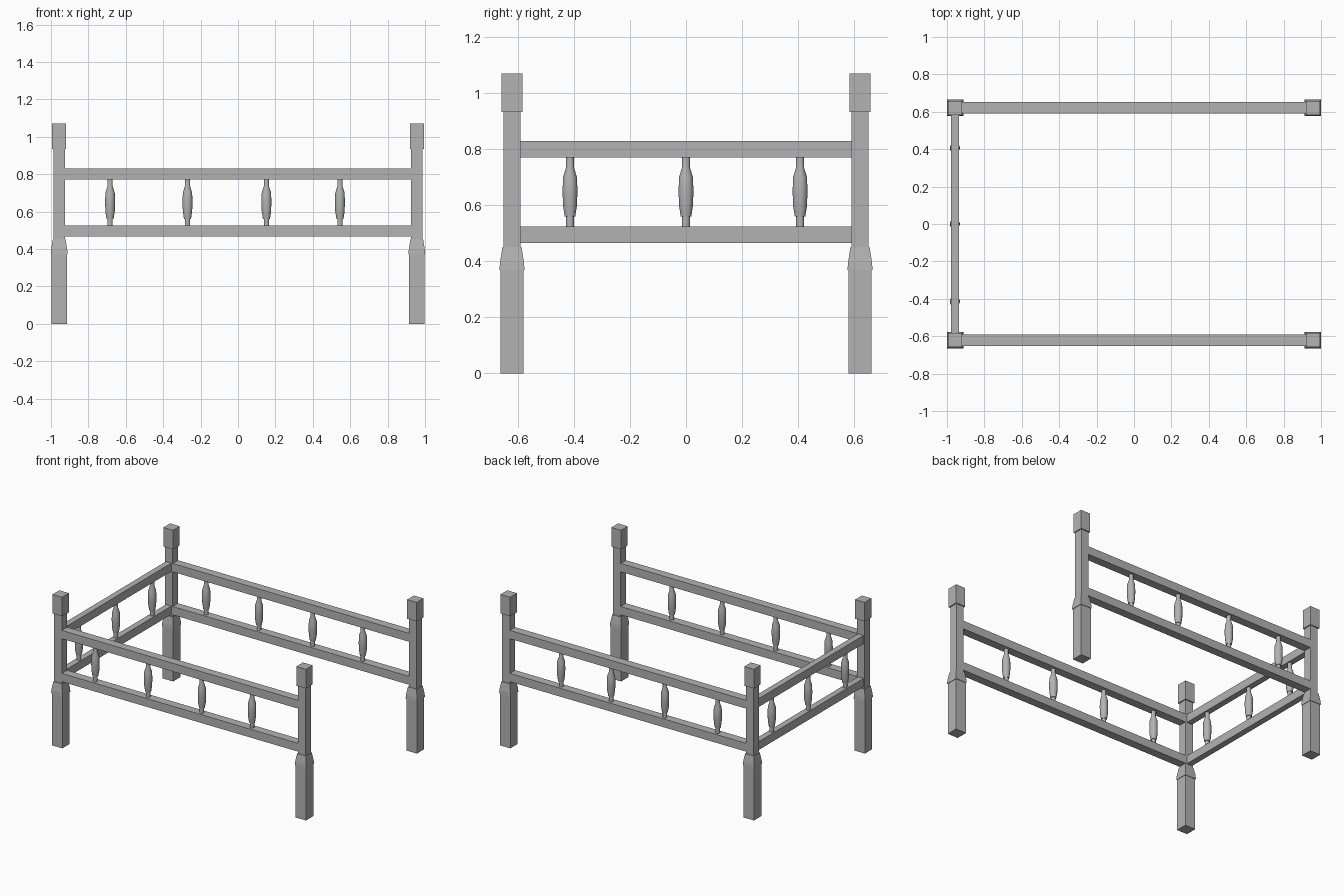
import bpy, bmesh, math
from mathutils import Matrix, Vector

if "Cube" in bpy.data.objects:
    bpy.data.objects.remove(bpy.data.objects["Cube"], do_unlink=True)

GREY = (0.45, 0.45, 0.45, 1)
wood = bpy.data.materials.new("grey wood")
wood.use_nodes = True
wood.diffuse_color = GREY
wood.node_tree.nodes["Principled BSDF"].inputs["Base Color"].default_value = GREY

POST_X, POST_Y = 0.956, 0.621
RAIL_LOW, RAIL_HIGH = 0.495, 0.8


def add_object(name, bm):
    bmesh.ops.recalc_face_normals(bm, faces=bm.faces)
    mesh = bpy.data.meshes.new(name)
    bm.to_mesh(mesh)
    bm.free()
    mesh.materials.append(wood)
    obj = bpy.data.objects.new(name, mesh)
    bpy.context.collection.objects.link(obj)
    return obj


def box(name, centre, size):
    bm = bmesh.new()
    bmesh.ops.create_cube(bm, size=1, matrix=Matrix.Translation(centre) @ Matrix.Diagonal((*size, 1)))
    return add_object(name, bm)


def stacked(name, x, y, profile, sides, smooth=False):
    """Loft regular rings of (half width, height) into a closed solid."""
    bm = bmesh.new()
    scale = 1 / math.cos(math.pi / sides) if sides == 4 else 1
    rings = []
    for r, z in profile:
        angles = [2 * math.pi * (i + 0.5) / sides for i in range(sides)]
        rings.append([bm.verts.new((x + r * scale * math.cos(a), y + r * scale * math.sin(a), z)) for a in angles])
    for low, high in zip(rings, rings[1:]):
        for i in range(sides):
            j = (i + 1) % sides
            bm.faces.new((low[i], low[j], high[j], high[i]))
    bm.faces.new(rings[0][::-1])
    bm.faces.new(rings[-1])
    obj = add_object(name, bm)
    if smooth:
        bpy.ops.object.select_all(action="DESELECT")
        obj.select_set(True)
        bpy.context.view_layer.objects.active = obj
        bpy.ops.object.shade_smooth_by_angle(angle=math.radians(40))


# Square posts: leg, flared collar, slim shaft and block cap
POST = [(0.041, 0), (0.041, 0.37), (0.0445, 0.37), (0.043, 0.395), (0.034, 0.452),
        (0.03, 0.452), (0.03, 0.934), (0.0375, 0.934), (0.0375, 1.07)]
for x, side in ((-POST_X, "right"), (POST_X, "left")):
    for y, end in ((-POST_Y, "front"), (POST_Y, "back")):
        stacked(f"{end}_{side}_post", x, y, POST, 4)

# Turned spindles between the rails
SPINDLE = [(0.0145, 0.52), (0.0145, 0.56), (0.019, 0.56), (0.0255, 0.6), (0.027, 0.65),
           (0.0255, 0.7), (0.0145, 0.735), (0.0145, 0.775)]

# Long front and back frames
for y, end in ((-POST_Y, "front"), (POST_Y, "back")):
    for z, level in ((RAIL_LOW, "lower"), (RAIL_HIGH, "upper")):
        box(f"{end}_{level}_rail", Vector((0, y, z)), (2 * POST_X - 0.05, 0.06, 0.059))
    for i, x in enumerate((-0.684, -0.27, 0.152, 0.545)):
        stacked(f"{end}_spindle_{i + 1}", x, y, SPINDLE, 16, True)

# Single end frame on the right
for z, level in ((RAIL_LOW, "lower"), (RAIL_HIGH, "upper")):
    box(f"end_{level}_rail", Vector((-POST_X - 0.002, 0, z)), (0.043, 2 * POST_Y - 0.05, 0.059))
for i, y in enumerate((-0.414, 0, 0.407)):
    stacked(f"end_spindle_{i + 1}", -POST_X - 0.002, y, SPINDLE, 16, True)
